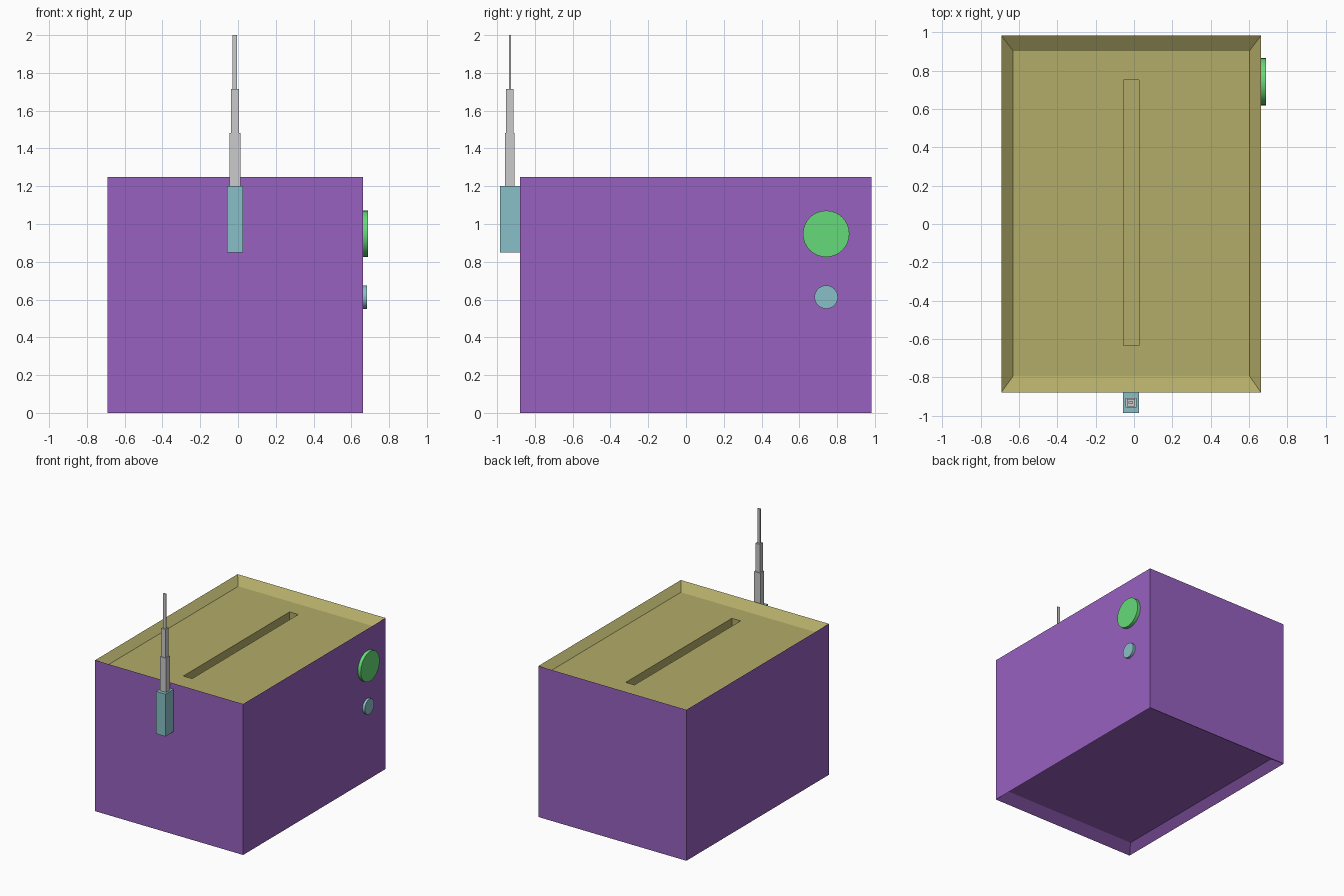
import bpy, bmesh
from math import pi

if "Cube" in bpy.data.objects:
    bpy.data.objects.remove(bpy.data.objects["Cube"])


def material(name, rgb):
    m = bpy.data.materials.new(name)
    m.diffuse_color = (*rgb, 1)
    m.use_nodes = True
    m.node_tree.nodes["Principled BSDF"].inputs["Base Color"].default_value = m.diffuse_color
    return m


purple = material("purple", (0.31, 0.12, 0.52))
olive = material("olive", (0.45, 0.41, 0.14))
green = material("green", (0.13, 0.70, 0.19))
teal = material("teal", (0.25, 0.53, 0.57))


def box(name, x, y, z, mat=None):
    bpy.ops.mesh.primitive_cube_add(size=1, location=[sum(r) / 2 for r in (x, y, z)])
    ob = bpy.context.object
    ob.name = name
    ob.scale = [r[1] - r[0] for r in (x, y, z)]
    bpy.ops.object.transform_apply(location=False, scale=True)
    if mat:
        ob.data.materials.append(mat)
    return ob


def button(name, y, z, radius, x0, x1, mat):
    bpy.ops.mesh.primitive_cylinder_add(vertices=32, radius=radius, depth=x1 - x0,
                                        location=((x0 + x1) / 2, y, z), rotation=(0, pi / 2, 0))
    ob = bpy.context.object
    ob.name = name
    ob.data.materials.append(mat)
    bpy.ops.object.shade_smooth_by_angle()


# Case: rectangular rings from the recessed underside up and into the top slot
OUTER = (-0.692, 0.662, -0.878, 0.983)
INNER = (-0.63, 0.602, -0.793, 0.903)
SLOT = (-0.055, 0.025, -0.635, 0.752)
rings = [(INNER, 0.055), (OUTER, 0), (OUTER, 1.248), (INNER, 1.195), (SLOT, 1.195), (SLOT, 1.095)]

bm = bmesh.new()
loops = [[bm.verts.new((x, y, z)) for x, y in ((a, c), (b, c), (b, d), (a, d))]
         for (a, b, c, d), z in rings]
bm.faces.new(loops[0])
for k in range(len(loops) - 1):
    lo, hi = loops[k], loops[k + 1]
    for i in range(4):
        j = (i + 1) % 4
        f = bm.faces.new((lo[i], lo[j], hi[j], hi[i]))
        f.material_index = 1 if k >= 2 else 0
bm.faces.new(loops[-1]).material_index = 1
bmesh.ops.recalc_face_normals(bm, faces=bm.faces)
mesh = bpy.data.meshes.new("case")
bm.to_mesh(mesh)
bm.free()
mesh.materials.append(purple)
mesh.materials.append(olive)
bpy.context.collection.objects.link(bpy.data.objects.new("case", mesh))

# Knobs on the right side
button("large_button", 0.742, 0.948, 0.123, 0.655, 0.689, green)
button("small_button", 0.742, 0.613, 0.062, 0.655, 0.683, teal)

# Aerial: holder block and three telescoping sections
box("aerial_holder", (-0.058, 0.026), (-0.985, -0.878), (0.85, 1.2), teal)
sections = [(0.028, 0.025, 1.195, 1.482), (0.021, 0.02, 1.482, 1.715), (0.012, 0.005, 1.715, 2.0)]
for n, (hx, hy, z0, z1) in enumerate(sections, 1):
    box(f"aerial_section_{n}", (-0.016 - hx, -0.016 + hx), (-0.932 - hy, -0.932 + hy), (z0, z1))
